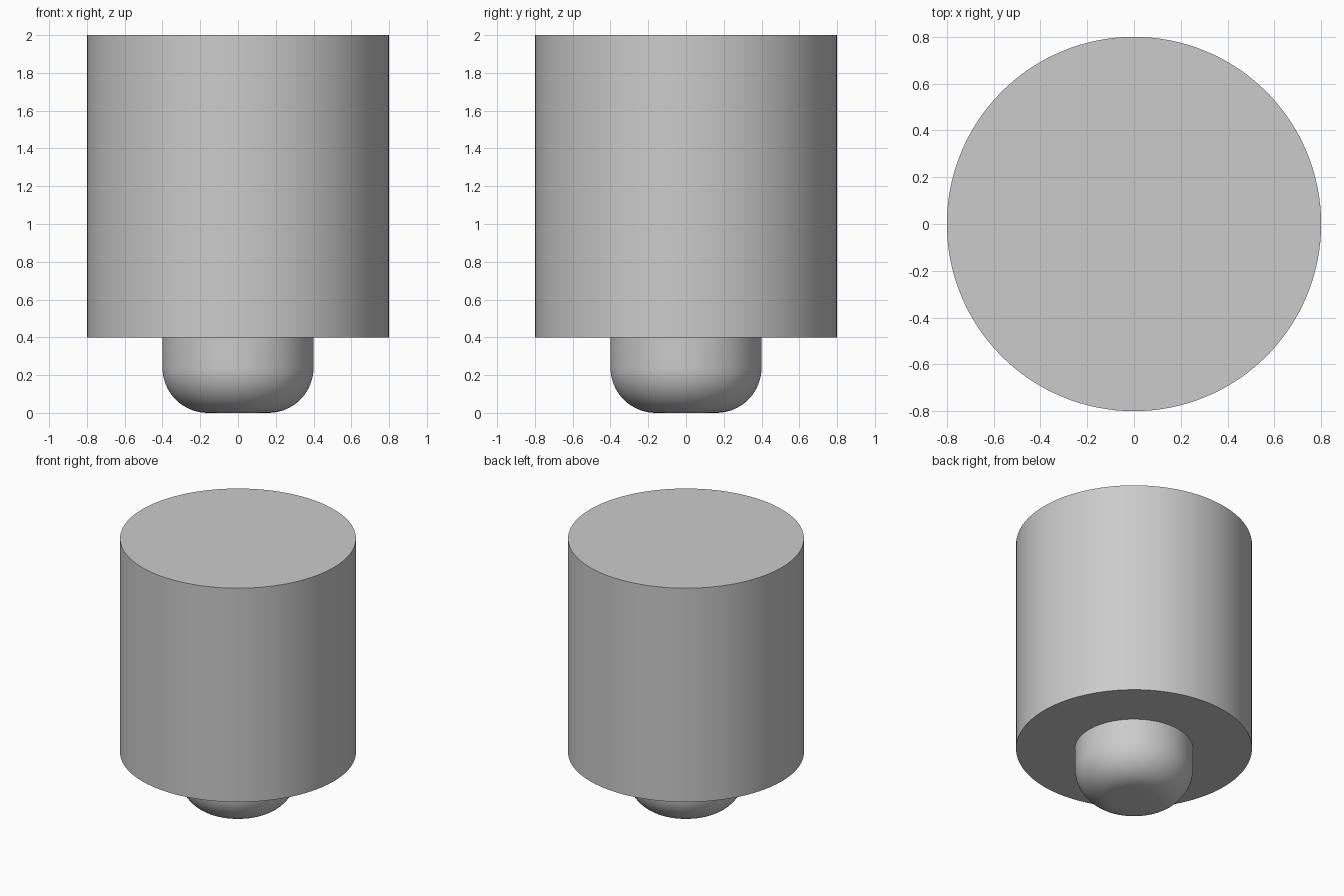
import bpy
import bmesh
from math import sin, cos, pi, radians

cube = bpy.data.objects.get("Cube")
if cube:
    bpy.data.objects.remove(cube, do_unlink=True)

BODY_RADIUS, FOOT_RADIUS = 0.8, 0.4
SHOULDER_Z, TOP_Z = 0.4, 2.0
FILLET = 0.24
SEGMENTS, FILLET_STEPS = 128, 16

# Plain grey material
grey = bpy.data.materials.new("light_grey")
grey.use_nodes = True
colour = (0.6, 0.6, 0.6, 1.0)
grey.diffuse_color = colour
grey.node_tree.nodes["Principled BSDF"].inputs["Base Color"].default_value = colour

# Profile as (radius, height): rounded foot, flat shoulder, wide body
profile = []
for i in range(FILLET_STEPS + 1):
    a = pi / 2 * i / FILLET_STEPS
    profile.append((FOOT_RADIUS - FILLET + FILLET * sin(a), FILLET - FILLET * cos(a)))
profile += [(FOOT_RADIUS, SHOULDER_Z), (BODY_RADIUS, SHOULDER_Z), (BODY_RADIUS, TOP_Z)]

# Revolve the profile into rings, bridge them and cap both ends
bm = bmesh.new()
rings = []
for r, z in profile:
    angles = [2 * pi * s / SEGMENTS for s in range(SEGMENTS)]
    rings.append([bm.verts.new((r * cos(a), r * sin(a), z)) for a in angles])
for low, high in zip(rings, rings[1:]):
    for s in range(SEGMENTS):
        t = (s + 1) % SEGMENTS
        bm.faces.new((low[s], low[t], high[t], high[s]))
bm.faces.new(reversed(rings[0]))
bm.faces.new(rings[-1])
bmesh.ops.recalc_face_normals(bm, faces=bm.faces)

mesh = bpy.data.meshes.new("cylinder_body_with_rounded_foot")
bm.to_mesh(mesh)
bm.free()
mesh.materials.append(grey)
body = bpy.data.objects.new("cylinder_body_with_rounded_foot", mesh)
bpy.context.collection.objects.link(body)

# Smooth sides with crisp rims
bpy.ops.object.select_all(action="DESELECT")
body.select_set(True)
bpy.context.view_layer.objects.active = body
bpy.ops.object.shade_smooth_by_angle(angle=radians(30))
